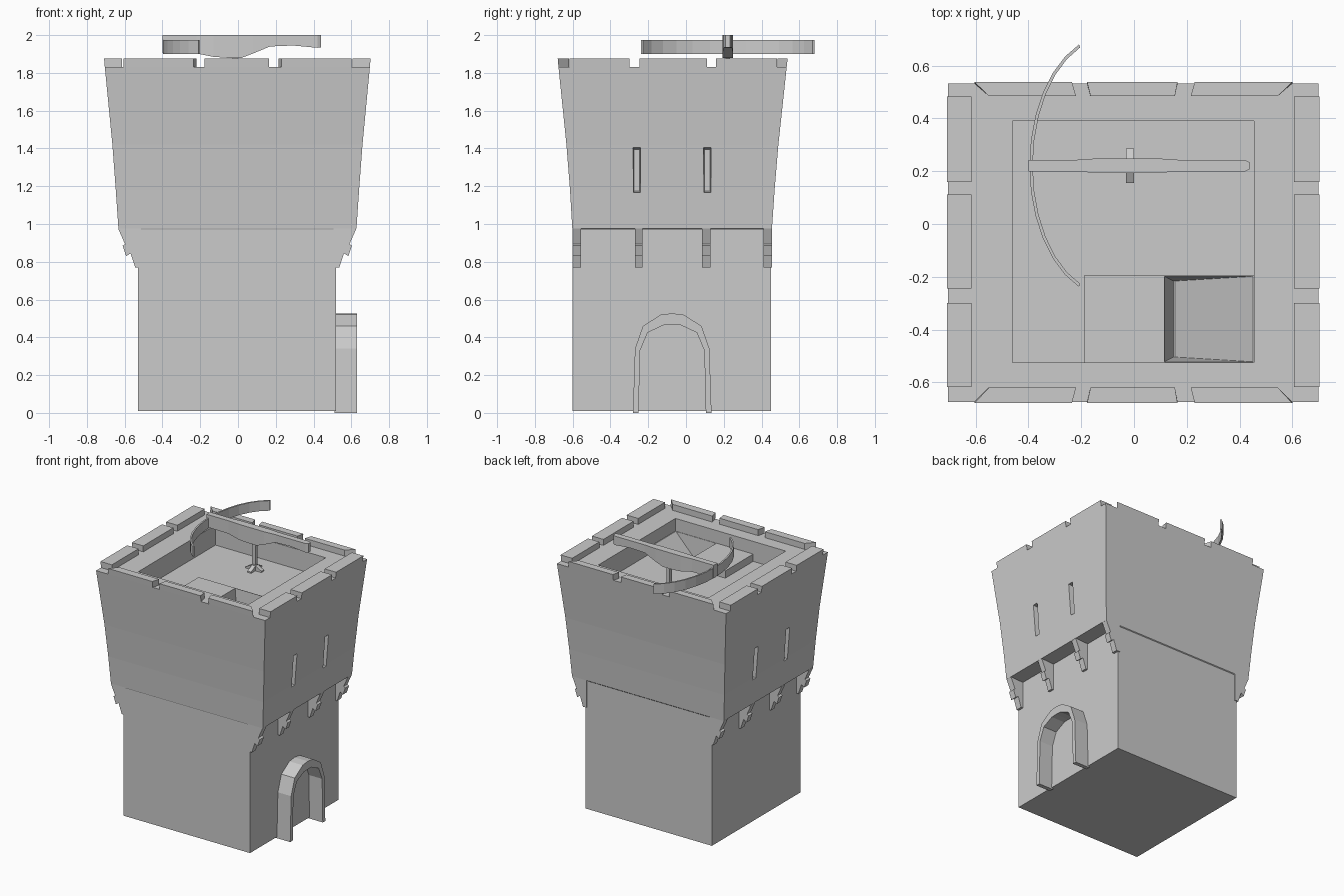
import bpy, bmesh, math

if "Cube" in bpy.data.objects:
    bpy.data.objects.remove(bpy.data.objects["Cube"])


def finish(name, bm):
    bmesh.ops.recalc_face_normals(bm, faces=bm.faces)
    me = bpy.data.meshes.new(name)
    bm.to_mesh(me)
    bm.free()
    ob = bpy.data.objects.new(name, me)
    bpy.context.collection.objects.link(ob)
    return ob


def loft(name, rings):
    """Skin a list of closed point rings and cap both ends."""
    bm = bmesh.new()
    loops = [[bm.verts.new(p) for p in r] for r in rings]
    n = len(loops[0])
    for a, b in zip(loops, loops[1:]):
        for i in range(n):
            j = (i + 1) % n
            bm.faces.new((a[i], a[j], b[j], b[i]))
    bm.faces.new(loops[0])
    bm.faces.new(loops[-1])
    return finish(name, bm)


def rect(x0, x1, y0, y1, z):
    return [(x0, y0, z), (x1, y0, z), (x1, y1, z), (x0, y1, z)]


def box(name, x0, x1, y0, y1, z0, z1):
    return loft(name, [rect(x0, x1, y0, y1, z0), rect(x0, x1, y0, y1, z1)])


def prism_y(name, prof, y0, y1):
    return loft(name, [[(x, y, z) for x, z in prof] for y in (y0, y1)])


def cut(ob, cutter):
    m = ob.modifiers.new("cut", "BOOLEAN")
    m.operation, m.object, m.solver = "DIFFERENCE", cutter, "EXACT"
    cutter.hide_render = True
    cutter.hide_set(True)


# Tower: plain shaft, overhang, flared upper storey, sunken roof
FLOOR, RIM, TOP = 1.68, 1.83, 1.875
tower = loft("tower", [
    rect(-0.53, 0.52, -0.60, 0.45, 0.01),
    rect(-0.53, 0.52, -0.60, 0.45, 0.97),
    rect(-0.633, 0.627, -0.602, 0.455, 0.975),
    rect(-0.647, 0.641, -0.614, 0.469, 1.18),
    rect(-0.665, 0.659, -0.633, 0.489, 1.42),
    rect(-0.705, 0.698, -0.675, 0.533, RIM),
    rect(-0.46, 0.455, -0.525, 0.39, RIM),
    rect(-0.46, 0.455, -0.525, 0.39, FLOOR)])

# Arrow slits on both sides, narrowing inward
for s in (-1, 1):
    for yc in (-0.26, 0.113):
        def slit(x, w, z0, z1):
            return [(s * x, yc - w, z0), (s * x, yc + w, z0),
                    (s * x, yc + w, z1), (s * x, yc - w, z1)]
        cut(tower, loft("slit_cutter", [slit(0.75, 0.03, 1.14, 1.42),
                                        slit(0.60, 0.014, 1.175, 1.395)]))

# Raised stair hatch with a sloping descent
hatch = box("stair_hatch", -0.19, 0.455, -0.525, -0.195, FLOOR - 0.01, 1.735)


def descent(x0, x1, d, z):
    return rect(x0, x1, -0.522 + d, -0.198 + d * -1, z)


stair_cutter = loft("stair_cutter", [descent(0.15, 0.155, 0.018, 1.45),
                                     descent(0.115, 0.452, 0.0, 1.737),
                                     descent(0.115, 0.452, 0.0, 1.78)])
cut(tower, stair_cutter)
cut(hatch, stair_cutter)

# Stepped corbels under both overhangs
corbel = [(0.51, 0.77), (0.54, 0.77), (0.565, 0.845), (0.588, 0.83),
          (0.607, 0.885), (0.594, 0.893), (0.63, 0.975), (0.51, 0.975)]
for s in (-1, 1):
    for y0, y1 in ((-0.602, -0.555), (-0.27, -0.23), (0.085, 0.13), (0.41, 0.455)):
        prism_y("corbel", [(s * x - 0.004, z) for x, z in corbel], y0, y1)

# Side merlons, flush with the flare
for y0, y1 in ((-0.617, -0.3), (-0.245, 0.112), (0.16, 0.483)):
    loft("side_merlon", [rect(-0.705, -0.615, y0, y1, RIM), rect(-0.709, -0.615, y0, y1, TOP)])
    loft("side_merlon", [rect(0.607, 0.698, y0, y1, RIM), rect(0.607, 0.702, y0, y1, TOP)])

# Front and back merlons, mitred at the corners
for y_in, y_out, flare in ((-0.62, -0.675, -0.004), (0.485, 0.533, 0.005)):
    for o0, o1, i0, i1 in ((-0.605, -0.235, -0.55, -0.22),
                           (-0.178, 0.165, -0.165, 0.155),
                           (0.23, 0.60, 0.215, 0.545)):
        loft("end_merlon", [[(o0, y_out + f, z), (o1, y_out + f, z), (i1, y_in, z), (i0, y_in, z)]
                            for f, z in ((0, RIM), (flare, TOP))])

# Door surround: faceted arch on the right side
half_out = [(0.208, 0.0), (0.197, 0.34), (0.155, 0.46), (0.06, 0.52)]
half_in = [(0.178, 0.0), (0.170, 0.33), (0.130, 0.425), (0.045, 0.465)]


def arch(half, peak):
    yc = -0.073
    return ([(yc - w, z) for w, z in half] + [(yc, peak)] +
            [(yc + w, z) for w, z in reversed(half)])


outer, inner = arch(half_out, 0.527), arch(half_in, 0.467)
loft("door_surround", [[(x, y, z) for x, (y, z) in
                        ((0.51, o), (0.63, o), (0.63, i), (0.51, i))]
                       for o, i in zip(outer, inner)])

# Mounted crossbow: stock with rounded tail
stock_bottom = [(-0.40, 1.905), (-0.22, 1.903), (-0.13, 1.885), (-0.06, 1.88), (0.02, 1.88),
                (0.08, 1.903), (0.17, 1.94), (0.29, 1.945), (0.42, 1.933), (0.44, 1.935)]
stock = []
for x, z in stock_bottom:
    w = 0.012 if x > 0.43 else 0.028 if -0.15 < x < 0.1 else 0.022
    stock.append([(x, 0.221 - w, z), (x, 0.221 + w, z), (x, 0.221 + w, 2.0), (x, 0.221 - w, 2.0)])
loft("crossbow_stock", stock)

# Bow: thin curved strip
span, r = math.radians(68), 0.495
bow = []
for k in range(13):
    a = math.pi - span + 2 * span * k / 12
    pts = []
    for rr, z in ((r, 1.90), (r, 1.975), (r - 0.012, 1.975), (r - 0.012, 1.90)):
        pts.append((-0.096 + (rr - 0.195) * math.cos(a) - 0.0, 0.221 + rr * math.sin(a), z))
    bow.append(pts)
bow_object = loft("bow", bow)

# Post and four sloping feet
box("post", -0.028, -0.002, 0.208, 0.234, FLOOR, 1.90)
for k in range(4):
    c, s = math.cos(k * math.pi / 2), math.sin(k * math.pi / 2)
    prof = [(0.0, FLOOR), (0.065, FLOOR), (0.065, FLOOR + 0.01), (0.0, FLOOR + 0.045)]
    loft("post_foot", [[(-0.015 + u * c - v * s, 0.221 + u * s + v * c, z) for u, z in prof]
                       for v in (-0.015, 0.015)])
